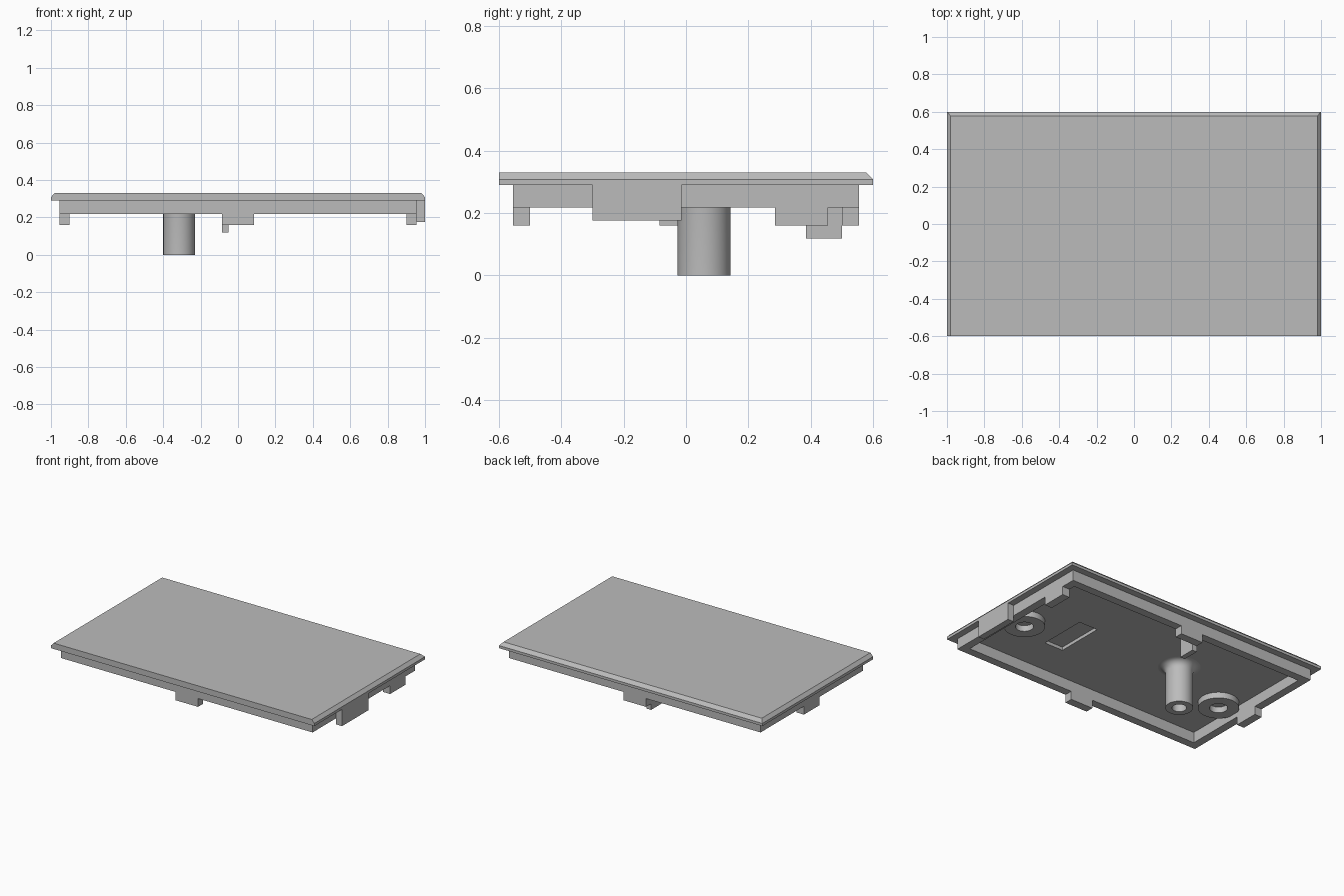
import bpy, bmesh, math

if "Cube" in bpy.data.objects:
    bpy.data.objects.remove(bpy.data.objects["Cube"])

grey = bpy.data.materials.new("plain_grey")
grey.diffuse_color = (0.5, 0.5, 0.5, 1)
grey.use_nodes = True
grey.node_tree.nodes["Principled BSDF"].inputs["Base Color"].default_value = grey.diffuse_color


def finish(name, bm):
    bmesh.ops.recalc_face_normals(bm, faces=bm.faces)
    me = bpy.data.meshes.new(name)
    bm.to_mesh(me)
    bm.free()
    ob = bpy.data.objects.new(name, me)
    bpy.context.collection.objects.link(ob)
    me.materials.append(grey)
    return ob


def box(name, x0, x1, y0, y1, z0, z1):
    bm = bmesh.new()
    bmesh.ops.create_cube(bm, size=1)
    for v in bm.verts:
        v.co = (x1 if v.co.x > 0 else x0, y1 if v.co.y > 0 else y0, z1 if v.co.z > 0 else z0)
    return finish(name, bm)


def loft(name, rects, closed=False):
    """Skin a stack of rectangles given as (half_x, y0, y1, z)."""
    bm = bmesh.new()
    rings = [[bm.verts.new(p) for p in ((-h, a, z), (h, a, z), (h, b, z), (-h, b, z))]
             for h, a, b, z in rects]
    pairs = list(zip(rings, rings[1:] + rings[:1])) if closed else list(zip(rings, rings[1:]))
    for lo, hi in pairs:
        for i in range(4):
            j = (i + 1) % 4
            bm.faces.new((lo[i], lo[j], hi[j], hi[i]))
    if not closed:
        bm.faces.new(rings[0])
        bm.faces.new(rings[-1])
    return finish(name, bm)


def lathe(name, cx, cy, profile, n=48):
    """Spin an (r, z) profile; r = 0 ends are merged into a point."""
    bm = bmesh.new()
    vs = [bm.verts.new((cx + r, cy, z)) for r, z in profile]
    es = [bm.edges.new(e) for e in zip(vs, vs[1:])]
    bmesh.ops.spin(bm, geom=vs + es, cent=(cx, cy, 0), axis=(0, 0, 1),
                   angle=2 * math.pi, steps=n, use_duplicate=False)
    bmesh.ops.remove_doubles(bm, verts=bm.verts, dist=1e-5)
    ob = finish(name, bm)
    bpy.ops.object.select_all(action='DESELECT')
    ob.select_set(True)
    bpy.context.view_layer.objects.active = ob
    bpy.ops.object.shade_smooth_by_angle(angle=math.radians(35))
    return ob


FLOOR, RIM, TAB = 0.29, 0.217, 0.16

# cover plate, bevelled on the sides and back, square at the front
plate = loft("cover_plate", [(1, -0.6, 0.6, FLOOR), (1, -0.6, 0.6, 0.308), (0.98, -0.6, 0.578, 0.33)])

# shallow rectangular pocket in the underside
cutter = box("pocket_cutter", 0.37, 0.51, -0.245, 0.087, 0.2, 0.312)
cutter.hide_render = True
cutter.hide_set(True)
mod = plate.modifiers.new("pocket", 'BOOLEAN')
mod.operation, mod.solver, mod.object = 'DIFFERENCE', 'EXACT', cutter

# rim wall under the plate
loft("rim_wall", [(0.955, -0.555, 0.555, FLOOR), (0.955, -0.555, 0.555, RIM),
                  (0.90, -0.5, 0.5, RIM), (0.90, -0.5, 0.5, FLOOR)], closed=True)

# locating tabs below the rim
box("front_tab", -0.085, 0.085, -0.555, -0.5, TAB, RIM)
box("back_tab", -0.085, 0.085, 0.5, 0.555, TAB, RIM)
box("left_tab", -0.955, -0.90, -0.085, 0.085, TAB, RIM)
box("right_tab", 0.90, 0.955, 0.285, 0.455, TAB, RIM)

# outer side flap and inner rib at the back
box("side_flap", 0.955, 1.0, -0.3, -0.015, 0.175, FLOOR)
box("back_rib", -0.085, -0.05, 0.385, 0.5, 0.118, FLOOR)

# hollow post with a flared root
flare = [(0.132 - 0.047 * math.sin(t), FLOOR - 0.047 * (1 - math.cos(t)))
         for t in (i * math.pi / 12 for i in range(7))]
lathe("post", -0.315, 0.058, flare + [(0.085, 0), (0.045, 0), (0.045, 0.22), (0, 0.22)])

# raised washer-like pads
for side, x in (("left", -0.78), ("right", 0.78)):
    lathe(side + "_pad", x, -0.12, [(0.127, FLOOR), (0.127, 0.25), (0.056, 0.25), (0.056, FLOOR)])
